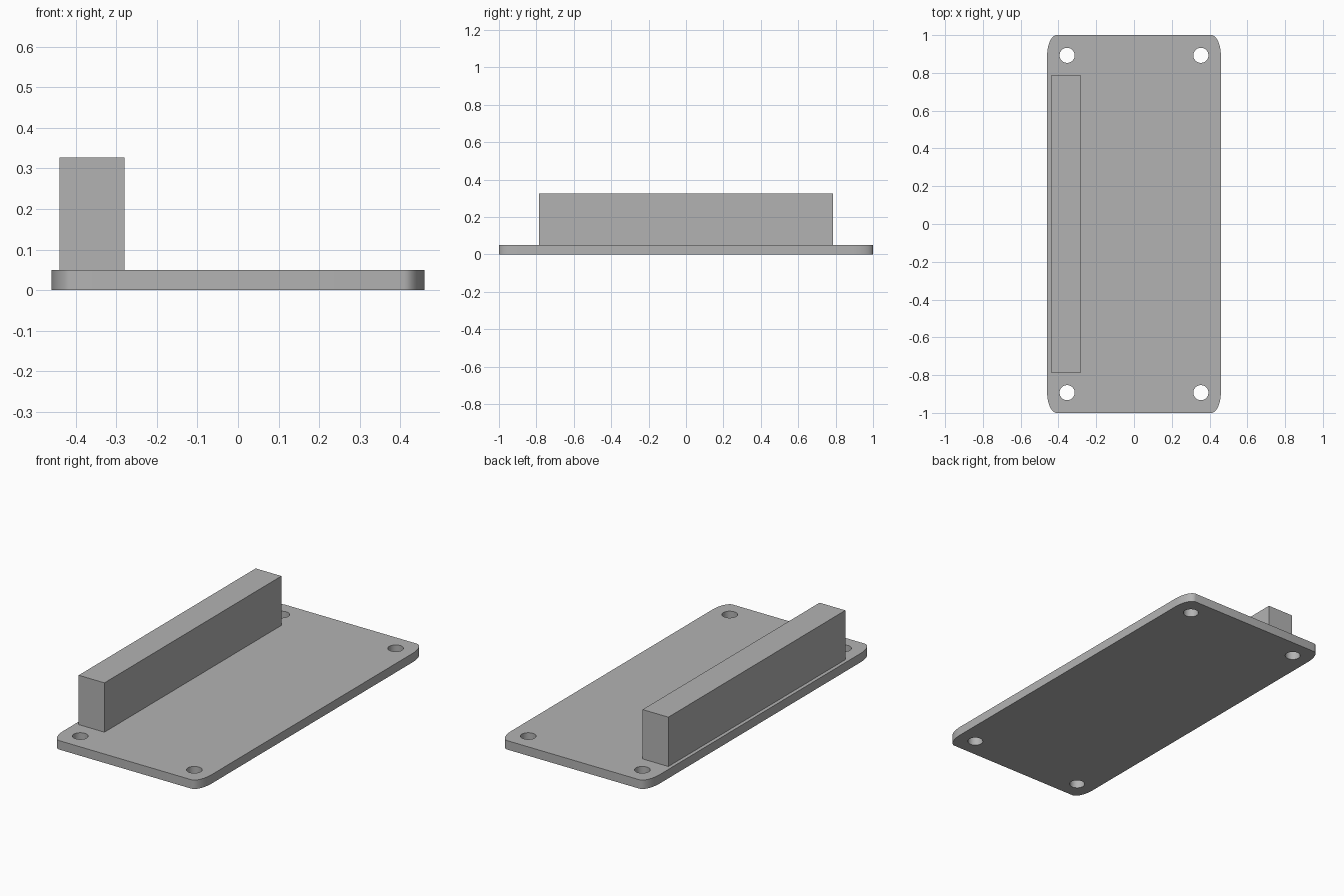
import bpy, bmesh, math

if "Cube" in bpy.data.objects:
    bpy.data.objects.remove(bpy.data.objects["Cube"])

HALF_W, HALF_L, THICK = 0.46, 1.0, 0.05
CORNER_X, CORNER_Y = 0.05, 0.11      # elliptical corner radii
SIGNS = [(1, 1), (-1, 1), (-1, -1), (1, -1)]

grey = bpy.data.materials.new("light grey")
grey.diffuse_color = (0.45, 0.45, 0.45, 1)
grey.use_nodes = True
grey.node_tree.nodes["Principled BSDF"].inputs["Base Color"].default_value = grey.diffuse_color


def prism(name, outline, z0, z1):
    """Extrude a counter-clockwise outline from z0 to z1."""
    bm = bmesh.new()
    base = bm.faces.new([bm.verts.new((x, y, z0)) for x, y in outline])
    top = bmesh.ops.extrude_face_region(bm, geom=[base], use_keep_orig=True)["geom"]
    bmesh.ops.translate(bm, vec=(0, 0, z1 - z0),
                        verts=[v for v in top if isinstance(v, bmesh.types.BMVert)])
    bmesh.ops.recalc_face_normals(bm, faces=bm.faces)
    mesh = bpy.data.meshes.new(name)
    bm.to_mesh(mesh)
    bm.free()
    mesh.materials.append(grey)
    obj = bpy.data.objects.new(name, mesh)
    bpy.context.collection.objects.link(obj)
    return obj


# Base plate with rounded corners
outline = []
for quarter, (sx, sy) in enumerate(SIGNS):
    for i in range(13):
        a = math.pi / 2 * (quarter + i / 12)
        outline.append((sx * (HALF_W - CORNER_X) + CORNER_X * math.cos(a),
                        sy * (HALF_L - CORNER_Y) + CORNER_Y * math.sin(a)))
plate = prism("base_plate", outline, 0, THICK)

# Four screw holes through the plate
for sx, sy in SIGNS:
    circle = [(sx * 0.354 + 0.04 * math.cos(math.tau * i / 32),
               sy * 0.893 + 0.04 * math.sin(math.tau * i / 32)) for i in range(32)]
    cutter = prism("hole_cutter", circle, -0.05, THICK + 0.05)
    cutter.hide_render = True
    mod = plate.modifiers.new("hole", 'BOOLEAN')
    mod.operation, mod.solver, mod.object = 'DIFFERENCE', 'EXACT', cutter
    bpy.context.view_layer.objects.active = plate
    bpy.ops.object.modifier_apply(modifier=mod.name)
    bpy.data.objects.remove(cutter)

# Smooth the corners and hole walls, keep the rims sharp
bpy.ops.object.select_all(action='DESELECT')
plate.select_set(True)
bpy.context.view_layer.objects.active = plate
bpy.ops.object.shade_smooth_by_angle(angle=math.radians(30))

# Upright bar along the left edge
prism("side_bar", [(-0.44, -0.785), (-0.28, -0.785), (-0.28, 0.785), (-0.44, 0.785)],
      THICK, 0.327)
